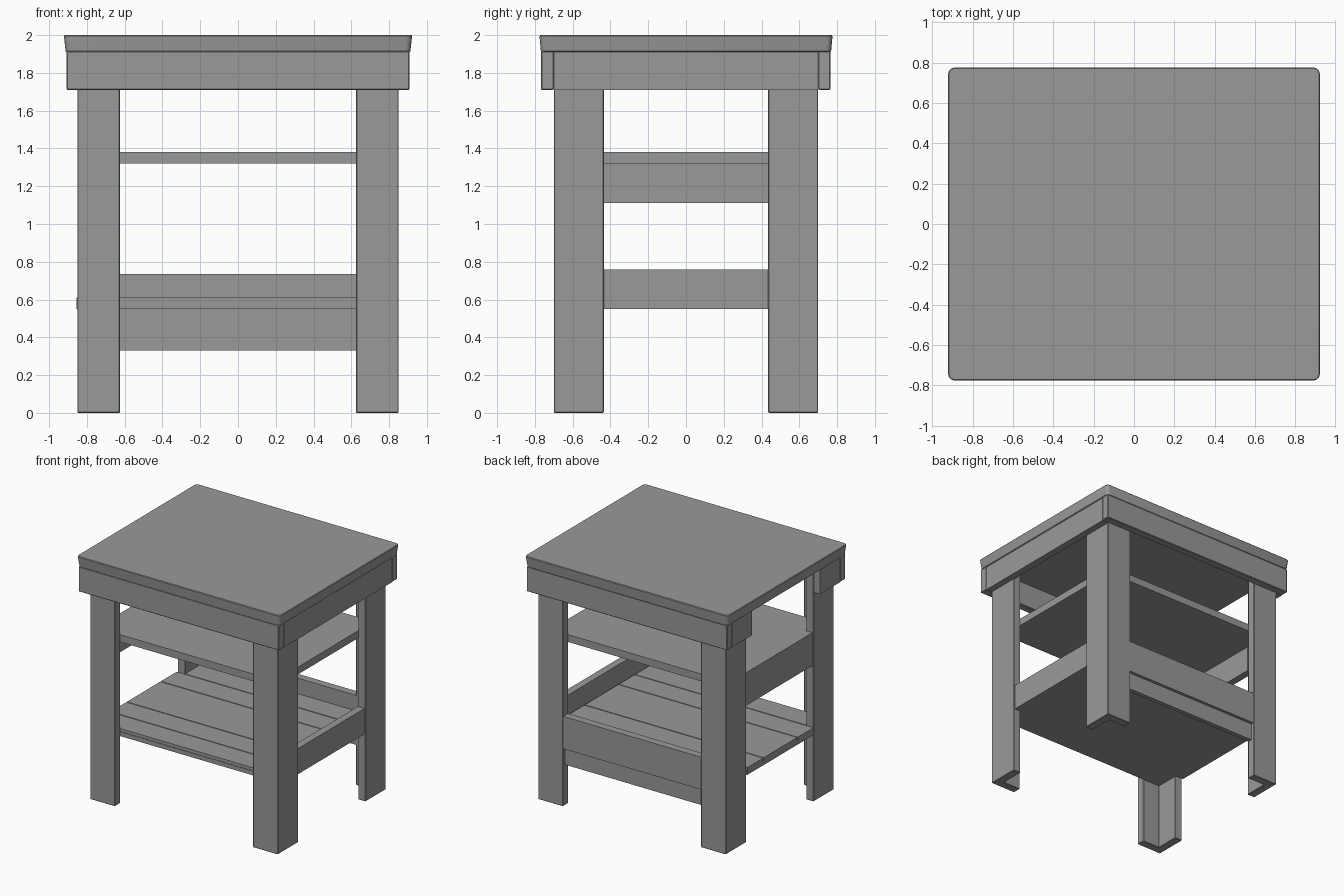
import bpy, bmesh, math

if "Cube" in bpy.data.objects:
    bpy.data.objects.remove(bpy.data.objects["Cube"])

grey = bpy.data.materials.new("dark_grey")
grey.diffuse_color = (0.32, 0.32, 0.32, 1)
grey.use_nodes = True
grey.node_tree.nodes["Principled BSDF"].inputs["Base Color"].default_value = grey.diffuse_color


def prism(name, pts, z0, z1, bevel=0.0, segs=1, top_scale=(1, 1)):
    """Extrude a plan outline from z0 to z1, with optional flare and bevelled edges."""
    bm = bmesh.new()
    face = bm.faces.new([bm.verts.new((x, y, z0)) for x, y in pts])
    ext = bmesh.ops.extrude_face_region(bm, geom=[face], use_keep_orig=True)
    for v in ext["geom"]:
        if isinstance(v, bmesh.types.BMVert):
            v.co.x *= top_scale[0]
            v.co.y *= top_scale[1]
            v.co.z = z1
    bmesh.ops.recalc_face_normals(bm, faces=bm.faces[:])
    me = bpy.data.meshes.new(name)
    bm.to_mesh(me)
    bm.free()
    me.materials.append(grey)
    ob = bpy.data.objects.new(name, me)
    bpy.context.collection.objects.link(ob)
    if bevel:
        mod = ob.modifiers.new("edge_bevel", "BEVEL")
        mod.width = bevel
        mod.segments = segs
        mod.limit_method = "ANGLE"
    return ob


def board(name, x0, x1, y0, y1, z0, z1, bevel=0.0):
    return prism(name, [(x0, y0), (x1, y0), (x1, y1), (x0, y1)], z0, z1, bevel)


def rounded_rect(hx, hy, r, n=3):
    pts = []
    for k, (sx, sy) in enumerate([(1, 1), (-1, 1), (-1, -1), (1, -1)]):
        for i in range(n + 1):
            a = math.pi / 2 * (k + i / n)
            pts.append((sx * (hx - r) + r * math.cos(a), sy * (hy - r) + r * math.sin(a)))
    return pts


# Table top, flaring slightly outwards to a crisp upper edge
top = prism("table_top", rounded_rect(0.912, 0.768, 0.03), 1.91, 2.0, 0.005, 1,
            (0.922 / 0.912, 0.776 / 0.768))
bpy.context.view_layer.objects.active = top
top.select_set(True)
bpy.ops.object.shade_smooth_by_angle()

# Apron: full boards front, back and right; the left side is open in the middle
board("front_apron", -0.907, 0.907, -0.768, -0.70, 1.71, 1.915, 0.005)
board("back_apron", -0.907, 0.907, 0.70, 0.765, 1.71, 1.915, 0.005)
board("right_apron", 0.845, 0.905, -0.70, 0.70, 1.71, 1.915)
board("left_apron_back", -0.905, -0.845, 0.44, 0.70, 1.71, 1.915)
board("left_apron_front", -0.905, -0.845, -0.70, -0.44, 1.71, 1.915)

# Four angle-shaped legs, each two boards meeting at the outer corner
T = 0.068
for sx, xn in ((-1, "left"), (1, "right")):
    for sy, yn in ((-1, "front"), (1, "back")):
        xo, xi, yo, yi = 0.85, 0.625, 0.70, 0.435
        outline = [(xo, yo), (xi, yo), (xi, yo - T), (xo - T, yo - T), (xo - T, yi), (xo, yi)]
        prism(f"{yn}_{xn}_leg", [(sx * x, sy * y) for x, y in outline], 0, 1.915, 0.004)

# Middle shelf, reaching between the left legs onto the only side rail
prism("middle_shelf", [(0.782, -0.632), (0.782, 0.632), (-0.782, 0.632), (-0.782, 0.435),
                       (-0.84, 0.435), (-0.84, -0.435), (-0.782, -0.435), (-0.782, -0.632)],
      1.32, 1.38)
board("left_shelf_rail", -0.84, -0.78, -0.435, 0.435, 1.11, 1.32)

# Lower rails on the right and back
board("right_lower_rail", 0.78, 0.84, -0.435, 0.435, 0.55, 0.76)
board("back_lower_rail", -0.64, 0.64, 0.632, 0.695, 0.47, 0.735)
board("back_rail_lower_board", -0.64, 0.64, 0.632, 0.67, 0.33, 0.47)

# Lower shelf: grooved slats on one base, running out past the open left side
shelf = [(0.782, -0.632), (0.782, 0.632), (-0.782, 0.632), (-0.782, 0.43),
         (-0.855, 0.43), (-0.855, -0.43), (-0.782, -0.43), (-0.782, -0.632)]
prism("lower_shelf_base", shelf, 0.55, 0.585)
edges = [-0.632, -0.43, -0.215, 0.0, 0.215, 0.43, 0.632]
edges = [-0.632, -0.43, -0.22, 0.22, 0.43, 0.632]
for i in range(len(edges) - 1):
    left = -0.782 if i in (0, len(edges) - 2) else -0.855
    board(f"lower_slat_{i + 1}", left, 0.765, edges[i] + 0.004, edges[i + 1] - 0.004, 0.585, 0.61)
